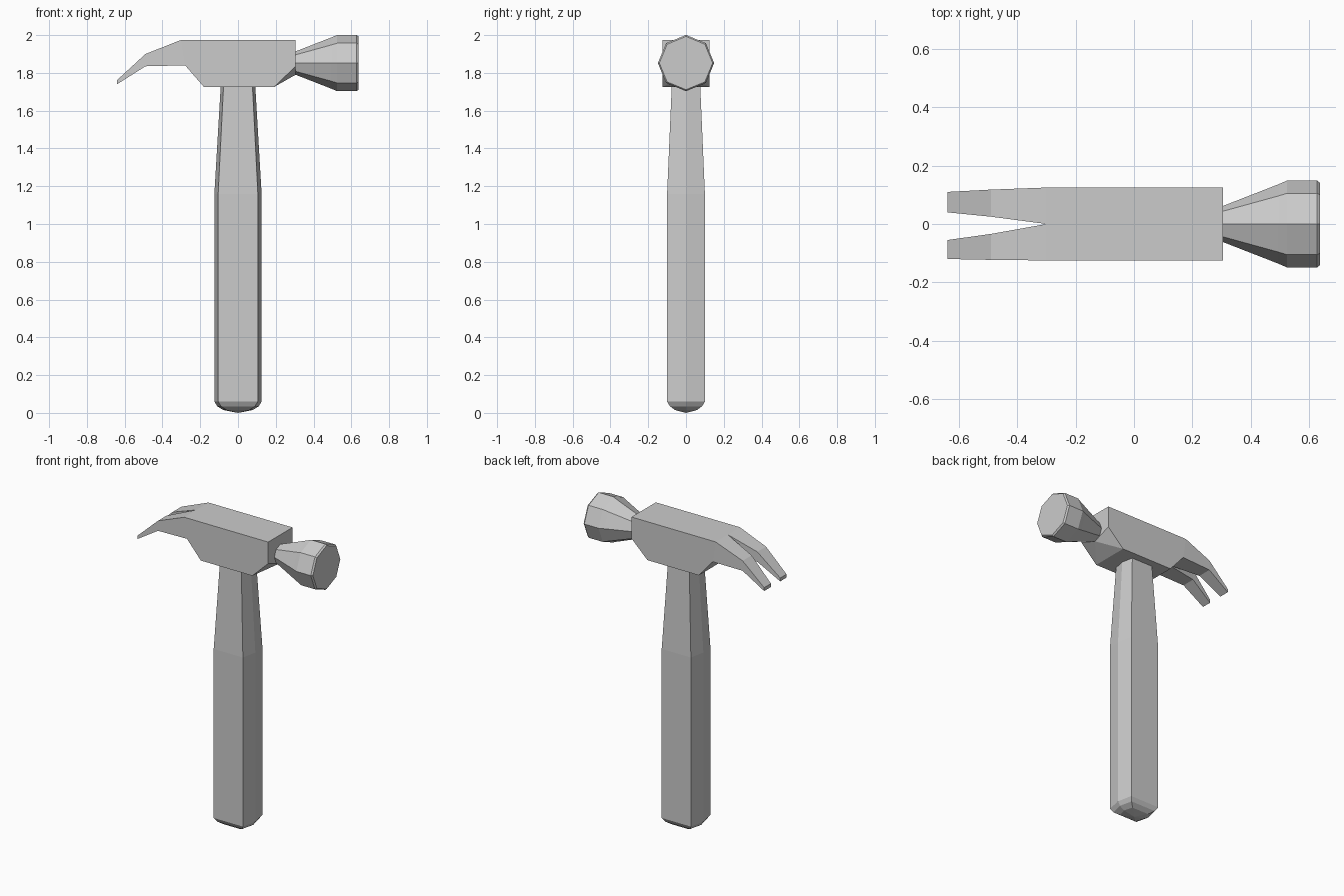
import bpy, bmesh, math
from mathutils import Vector

if "Cube" in bpy.data.objects:
    bpy.data.objects.remove(bpy.data.objects["Cube"])


def finish(name, bm):
    bmesh.ops.remove_doubles(bm, verts=bm.verts, dist=0.0005)
    bmesh.ops.recalc_face_normals(bm, faces=bm.faces)
    mesh = bpy.data.meshes.new(name)
    bm.to_mesh(mesh)
    bm.free()
    obj = bpy.data.objects.new(name, mesh)
    bpy.context.collection.objects.link(obj)
    return obj


def loft(bm, rings):
    """Bridge consecutive rings of points; returns vertex rings."""
    vs = [[bm.verts.new(p) for p in r] for r in rings]
    for a, b in zip(vs, vs[1:]):
        n = len(a)
        for i in range(n):
            j = (i + 1) % n
            bm.faces.new((a[i], a[j], b[j], b[i]))
    return vs


# Handle: six-sided grip with ridged sides, tapering neck and domed butt
def grip_ring(ridge, flat, depth, z):
    return [(-ridge, 0, z), (-flat, -depth, z), (flat, -depth, z),
            (ridge, 0, z), (flat, depth, z), (-flat, depth, z)]


bm = bmesh.new()
rings = loft(bm, [grip_ring(*r) for r in (
    (0.078, 0.06, 0.058, 0.015), (0.11, 0.09, 0.085, 0.035),
    (0.125, 0.105, 0.10, 0.06), (0.125, 0.105, 0.10, 1.16),
    (0.091, 0.076, 0.075, 1.74))])
bm.faces.new(rings[-1])
tip = bm.verts.new((0, 0, 0))
for i in range(6):
    bm.faces.new((rings[0][i], rings[0][(i + 1) % 6], tip))
finish("handle", bm)

# Head block with split claw
W = 0.125
bm = bmesh.new()
profile = [(-0.30, 1.975), (0.305, 1.975), (0.305, 1.835),
           (0.19, 1.725), (-0.18, 1.725), (-0.28, 1.84)]
front, back = [[bm.verts.new((x, y, z)) for x, z in profile] for y in (-W, W)]
bm.faces.new(front)
bm.faces.new(back)
for i in (0, 3, 4):
    bm.faces.new((front[i], front[i + 1], back[i + 1], back[i]))
# striking end, faceted underneath to meet the neck
mid = bm.verts.new((0.305, 0, 1.79))
bm.faces.new((front[1], front[2], mid, back[2], back[1]))
bm.faces.new((front[2], front[3], mid))
bm.faces.new((back[2], back[3], mid))
bm.faces.new((front[3], back[3], mid))

# claw prongs: (top x, top z, bottom x, bottom z), (inner y, outer y)
stations = [(-0.30, 1.975, -0.28, 1.84), (-0.49, 1.90, -0.49, 1.835),
            (-0.64, 1.762, -0.64, 1.74)]
for widths in ([(0, W), (0.025, 0.118), (0.04, 0.11)],
               [(0, -W), (-0.034, -0.123), (-0.055, -0.12)]):
    prong = loft(bm, [[(xt, a, zt), (xt, b, zt), (xb, b, zb), (xb, a, zb)]
                      for (xt, zt, xb, zb), (a, b) in zip(stations, widths)])
    bm.faces.new(prong[-1])
finish("head_and_claw", bm)

# Striking face: eight-sided flared neck and poll
bm = bmesh.new()
rings = loft(bm, [[(x, r * math.sin(i * math.pi / 4), 1.852 + r * math.cos(i * math.pi / 4))
                   for i in range(8)]
                  for x, r in ((0.295, 0.058), (0.495, 0.136), (0.525, 0.149),
                               (0.628, 0.149), (0.638, 0.141))])
bm.faces.new(rings[0])
bm.faces.new(rings[-1])
finish("striking_face", bm)
